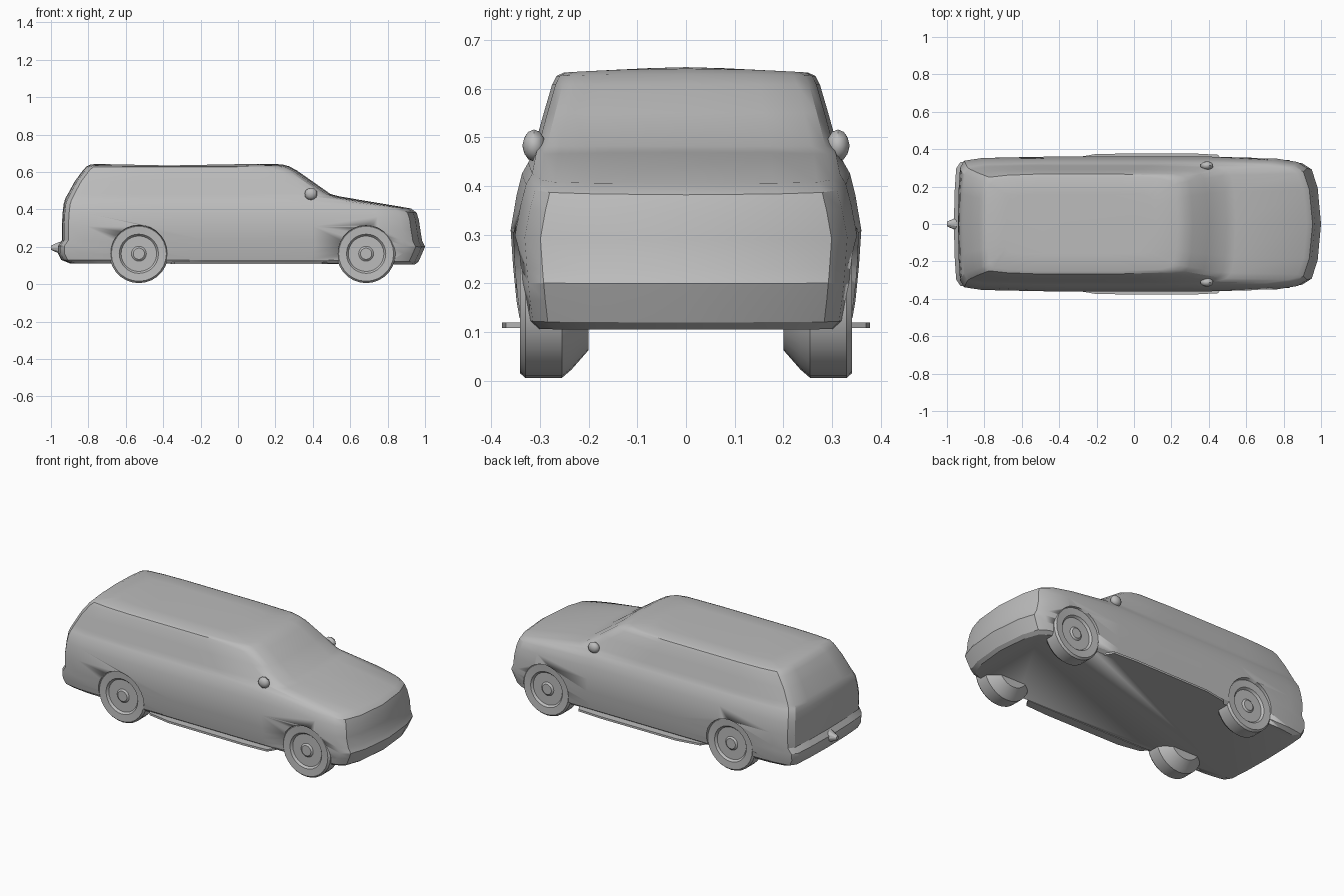
import bpy, bmesh, math
from mathutils import Matrix, Vector

cube = bpy.data.objects.get("Cube")
if cube:
    bpy.data.objects.remove(cube, do_unlink=True)

grey = bpy.data.materials.new("plain_grey")
grey.use_nodes = True
grey.diffuse_color = (0.5, 0.5, 0.5, 1)
grey.node_tree.nodes["Principled BSDF"].inputs["Base Color"].default_value = (0.5, 0.5, 0.5, 1)


def finish(name, bm, angle=30):
    bmesh.ops.recalc_face_normals(bm, faces=bm.faces)
    mesh = bpy.data.meshes.new(name)
    bm.to_mesh(mesh)
    bm.free()
    mesh.materials.append(grey)
    obj = bpy.data.objects.new(name, mesh)
    bpy.context.collection.objects.link(obj)
    bpy.ops.object.select_all(action='DESELECT')
    obj.select_set(True)
    bpy.context.view_layer.objects.active = obj
    bpy.ops.object.shade_smooth_by_angle(angle=math.radians(angle))
    return obj


def loft(bm, rings):
    rows = [[bm.verts.new(p) for p in ring] for ring in rings]
    n = len(rows[0])
    for a, b in zip(rows, rows[1:]):
        for i in range(n):
            j = (i + 1) % n
            bm.faces.new((a[i], a[j], b[j], b[i]))
    bm.faces.new(rows[0])
    bm.faces.new(rows[-1])


def plan_ring(z, z_front, rear, front, w, bow, crown=0.0):
    """Rounded car outline; the edge drops to z_front along the bonnet."""
    half = [(rear, 0), (rear + .004, .5 * w), (rear + .012, .84 * w),
            (rear + .035, .94 * w), (rear + .13, .98 * w)]
    for t in (.25, .4, .55, .7):
        half.append((rear + t * (front - rear), w))
    half += [(front - .22 * bow, .975 * w), (front - .1 * bow, .92 * w),
             (front - .05 * bow, .83 * w), (front - .018 * bow, .55 * w), (front, 0)]
    outline = half + [(x, -y) for x, y in reversed(half[1:-1])]
    ring = []
    for x, y in outline:
        t = max(0, (x - .5) / max(front - .5, .01))
        ring.append((x, y, z + (z_front - z) * t + crown * (1 - (y / w) ** 2)))
    return ring


def wheel_disc(x, side, profile, steps=28):
    """Lathe of (radius, distance from centre line) about the wheel axis."""
    bm = bmesh.new()
    loft(bm, [[(x + r * math.cos(a), side * y, .163 + r * math.sin(a))
               for a in (2 * math.pi * k / steps for k in range(steps))]
              for r, y in profile])
    return bm


# Body shell: height, front height, rear x, front x, half width, front bow, crown
levels = [
    (.112, .105, -.90, .945, .325, 1),
    (.13, .12, -.945, .965, .342, 1),
    (.165, .165, -.963, .985, .348, 1),
    (.205, .20, -.963, 1.0, .352, 1),
    (.235, .23, -.942, .985, .355, 1),
    (.31, .29, -.942, .975, .36, 1),
    (.38, .345, -.938, .967, .348, 1),
    (.425, .382, -.933, .955, .337, 1),
    (.448, .401, -.926, .925, .324, 1, .004),
    (.465, .465, -.918, .545, .316, .5, .004),
    (.482, .482, -.91, .495, .311, .45),
    (.55, .55, -.873, .398, .292, .45),
    (.608, .608, -.83, .315, .275, .45),
    (.626, .626, -.81, .275, .266, .45, .004),
    (.633, .633, -.785, .235, .25, .45, .008),
    (.635, .635, -.7, .12, .16, .45, .009),
]
bm = bmesh.new()
loft(bm, [plan_ring(*level) for level in levels])
body = finish("body", bm, 28)

# Wheel arch recesses
wheel_places = [(x, s) for x in (-.53, .685) for s in (1, -1)]
for x, s in wheel_places:
    cutter = finish("arch_cutter", wheel_disc(x, s, [(.145, .315), (.165, .42)]))
    cutter.hide_render = True
    mod = body.modifiers.new("arch", 'BOOLEAN')
    mod.operation = 'DIFFERENCE'
    mod.solver = 'EXACT'
    mod.object = cutter
    bpy.context.view_layer.objects.active = body
    bpy.ops.object.modifier_apply(modifier=mod.name)
    bpy.data.objects.remove(cutter, do_unlink=True)

# Wheels with a shallow dished hub
tyre = [(.10, .20), (.14, .235), (.157, .255), (.157, .33), (.147, .341),
        (.105, .338), (.095, .326), (.04, .326), (.03, .334)]
for x, s in wheel_places:
    end = "front" if x > 0 else "rear"
    finish(f"{end}_wheel_{'left' if s > 0 else 'right'}", wheel_disc(x, s, tyre), 35)

# Running boards and door mirrors
for s in (1, -1):
    label = "left" if s > 0 else "right"
    board = [(-.36, .32), (-.34, .35), (-.2, .375), (.3, .378), (.45, .37), (.48, .32)]
    bm = bmesh.new()
    loft(bm, [[(x, s * y, z) for x, y in board] for z in (.108, .12)])
    finish(f"running_board_{label}", bm)

    bm = bmesh.new()
    bmesh.ops.create_icosphere(bm, subdivisions=2, radius=1)
    bm.transform(Matrix.Translation(Vector((.39, s * .312, .483)))
                 @ Matrix.Diagonal((.035, .024, .033, 1)))
    finish(f"door_mirror_{label}", bm)

# Tow hitch on the rear bumper
bm = bmesh.new()
bmesh.ops.create_cone(bm, cap_ends=True, segments=10, radius1=.035, radius2=.012, depth=.05,
                      matrix=Matrix.Translation((-.975, 0, .195))
                      @ Matrix.Rotation(-math.pi / 2, 4, 'Y'))
finish("tow_hitch", bm)
